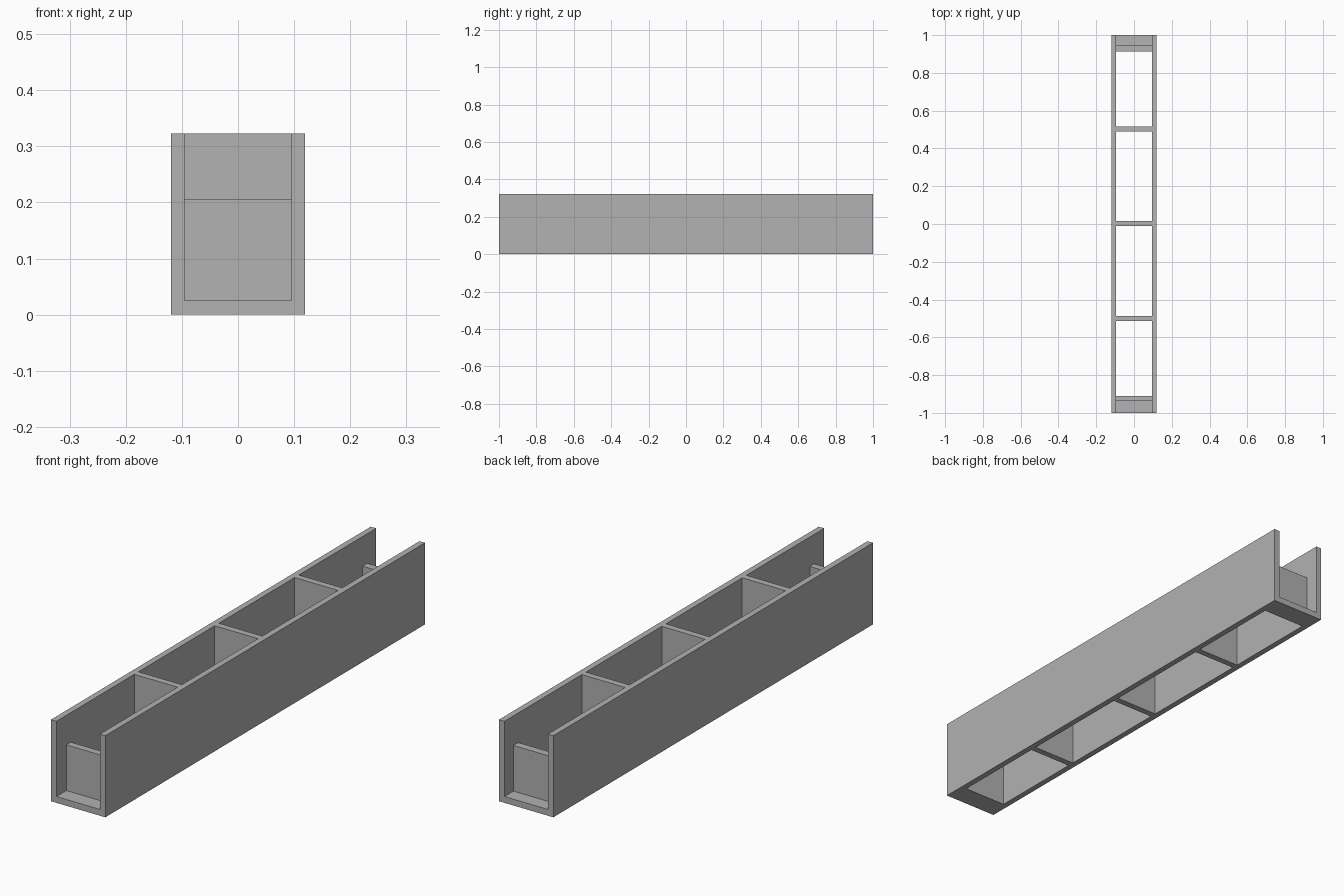
import bpy
import bmesh

default_cube = bpy.data.objects.get("Cube")
if default_cube:
    bpy.data.objects.remove(default_cube, do_unlink=True)

HALF_WIDTH = 0.119
INNER = 0.095
HEIGHT = 0.323
FLOOR = 0.025
END_HEIGHT = 0.206

grey = bpy.data.materials.new("plain grey")
grey.use_nodes = True
grey.diffuse_color = (0.445, 0.445, 0.445, 1)
grey.node_tree.nodes["Principled BSDF"].inputs["Base Color"].default_value = grey.diffuse_color


def extrude_x(name, profile, x0, x1):
    """Extrude a closed (y, z) profile from x0 to x1."""
    bm = bmesh.new()
    face = bm.faces.new([bm.verts.new((x0, y, z)) for y, z in profile])
    out = bmesh.ops.extrude_face_region(bm, geom=[face])
    moved = [g for g in out["geom"] if isinstance(g, bmesh.types.BMVert)]
    bmesh.ops.translate(bm, verts=moved, vec=(x1 - x0, 0, 0))
    bmesh.ops.recalc_face_normals(bm, faces=bm.faces)
    mesh = bpy.data.meshes.new(name)
    bm.to_mesh(mesh)
    bm.free()
    mesh.materials.append(grey)
    obj = bpy.data.objects.new(name, mesh)
    bpy.context.scene.collection.objects.link(obj)
    return obj


def rectangle(y0, y1, top):
    return [(y0, 0), (y1, 0), (y1, top), (y0, top)]


# Long side walls
for name, x0, x1 in (("left_wall", INNER, HALF_WIDTH), ("right_wall", -HALF_WIDTH, -INNER)):
    extrude_x(name, rectangle(-1, 1, HEIGHT), x0, x1)

# Full-height cross dividers between the open cells
for name, y in (("front_divider", -0.5), ("middle_divider", 0.003), ("back_divider", 0.503)):
    extrude_x(name, rectangle(y - 0.013, y + 0.013, HEIGHT), -INNER, INNER)

# Low end walls, each with a floor lip reaching the end of the channel
for name, side, inner, outer in (("front_end", -1, 0.91, 0.938), ("back_end", 1, 0.914, 0.944)):
    profile = [(inner, 0), (1, 0), (1, FLOOR), (outer, FLOOR),
               (outer, END_HEIGHT), (inner, END_HEIGHT)]
    extrude_x(name, [(side * y, z) for y, z in profile], -INNER, INNER)
